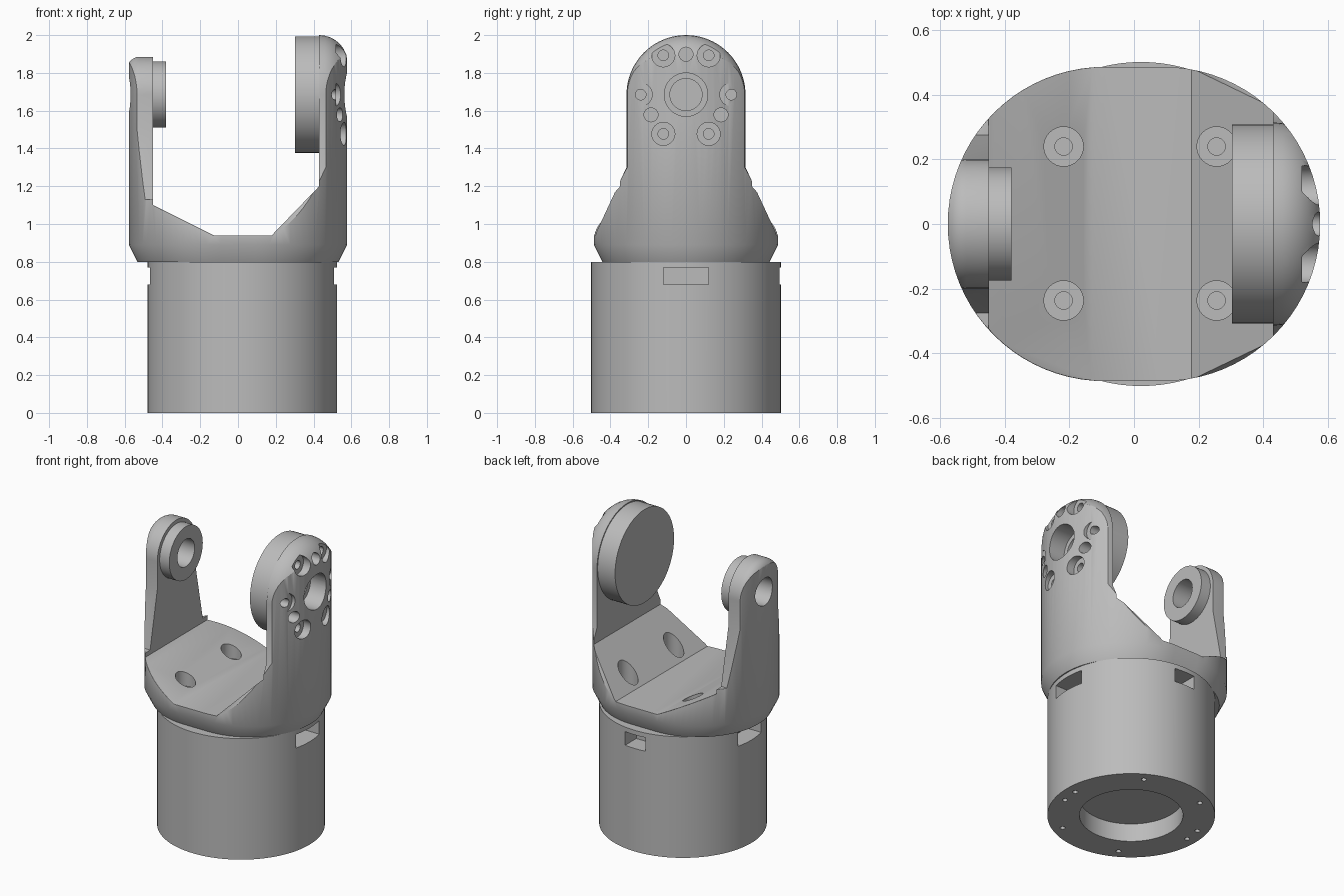
import bpy, bmesh
from math import sin, cos, pi, radians
from mathutils import Matrix, Vector

if "Cube" in bpy.data.objects:
    bpy.data.objects.remove(bpy.data.objects["Cube"], do_unlink=True)

grey = bpy.data.materials.new("plain_grey")
grey.use_nodes = True
GREY = (0.5, 0.5, 0.5, 1)
grey.diffuse_color = GREY
grey.node_tree.nodes["Principled BSDF"].inputs["Base Color"].default_value = GREY

PIVOT = 1.685      # height of the hinge axis
BODY_X = 0.022     # the lower housing sits slightly off centre


def finish(name, bm):
    bmesh.ops.recalc_face_normals(bm, faces=bm.faces)
    mesh = bpy.data.meshes.new(name)
    bm.to_mesh(mesh)
    bm.free()
    mesh.materials.append(grey)
    obj = bpy.data.objects.new(name, mesh)
    bpy.context.collection.objects.link(obj)
    return obj


def loft(name, rings):
    """Skin matching rings of points and cap both ends."""
    bm = bmesh.new()
    loops = [[bm.verts.new(p) for p in ring] for ring in rings]
    n = len(loops[0])
    for a, b in zip(loops, loops[1:]):
        for i in range(n):
            j = (i + 1) % n
            bm.faces.new((a[i], a[j], b[j], b[i]))
    bm.faces.new(loops[0])
    bm.faces.new(loops[-1])
    return finish(name, bm)


def rod(name, axis, at, r, start, end, sides=48):
    """Cylinder along X (at = y, z) or Z (at = x, y)."""
    rings = []
    for t in (start, end):
        ring = []
        for i in range(sides):
            u = at[0] + r * cos(2 * pi * i / sides)
            v = at[1] + r * sin(2 * pi * i / sides)
            ring.append((t, u, v) if axis == "X" else (u, v, t))
        rings.append(ring)
    return loft(name, rings)


def box(name, lo, hi):
    rings = [[(lo[0], lo[1], z), (hi[0], lo[1], z), (hi[0], hi[1], z), (lo[0], hi[1], z)]
             for z in (lo[2], hi[2])]
    return loft(name, rings)


def boolean(obj, tool, op="DIFFERENCE"):
    mod = obj.modifiers.new("bool", "BOOLEAN")
    mod.operation, mod.solver, mod.object = op, "EXACT", tool
    bpy.context.view_layer.update()
    dg = bpy.context.evaluated_depsgraph_get()
    mesh = bpy.data.meshes.new_from_object(obj.evaluated_get(dg))
    obj.modifiers.clear()
    obj.data = mesh
    bpy.data.objects.remove(tool, do_unlink=True)


def smooth(obj, angle=30):
    bpy.ops.object.select_all(action="DESELECT")
    obj.select_set(True)
    bpy.context.view_layer.objects.active = obj
    bpy.ops.object.shade_smooth_by_angle(angle=radians(angle))


def stadium(z, inset):
    """Plan outline: two half circles joined by short flats."""
    r = 0.487 - inset
    ring = []
    for side in (1, -1):
        for i in range(41):
            a = -pi / 2 + pi * i / 40
            ring.append((side * (0.09 + r * cos(a)), side * r * sin(a), z))
    return ring


def arm(name, start, shoulder, tip, r, lower, fillet):
    """Round-headed arm swept along x, with its outer edge rounded over."""
    steps = [(start, 0)]
    for k in range(9):
        a = pi / 2 * k / 8
        steps.append((shoulder + (tip - shoulder) * sin(a), fillet * (1 - cos(a))))
    rings = []
    for x, inset in steps:
        head = [((r - inset) * cos(pi * i / 40), PIVOT + (r - inset) * sin(pi * i / 40))
                for i in range(41)]
        left = [(-(y - inset), z) for y, z in lower]
        right = [(y - inset, z) for y, z in reversed(lower)]
        rings.append([(x, y, z) for y, z in head + left + right])
    return loft(name, rings)


def cut_inside(obj, profile):
    """Remove the space between the arms, from an x-z profile."""
    boolean(obj, loft("cutter", [[(x, y, z) for x, z in profile] for y in (-0.8, 0.8)]))


# Lower housing: bored cylinder with wiring slots and bottom screw holes
housing = rod("housing", "Z", (BODY_X, 0), 0.502, 0, 0.8, 96)
boolean(housing, rod("cutter", "Z", (BODY_X, 0), 0.31, -0.1, 0.12, 72))
for lo, hi in (((0.4, -0.12, 0.68), (0.7, 0.12, 0.77)),
               ((-0.7, -0.12, 0.68), (-0.36, 0.12, 0.77)),
               ((BODY_X - 0.075, 0.38, 0.68), (BODY_X + 0.075, 0.7, 0.77))):
    boolean(housing, box("cutter", lo, hi))
for deg in (0, 60, 120, 180, 240, 300, 345, 165):
    p = (BODY_X + 0.437 * cos(radians(deg)), 0.437 * sin(radians(deg)))
    boolean(housing, rod("cutter", "Z", p, 0.016, -0.1, 0.08, 16))

# Yoke: floor block and two arms, trimmed to the plan outline
yoke = box("yoke", (-0.7, -0.7, 0.7), (0.7, 0.7, 0.94))
tall = arm("tall_arm", 0.16, 0.43, 0.585, 0.315,
           [(0.315, 1.3), (0.487, 0.93), (0.487, 0.85)], 0.16)
cut_inside(tall, [(-0.1, 0.9), (0.14, 0.9), (0.43, 1.2), (0.43, 2.2), (-0.1, 2.2)])
short = arm("short_arm", -0.09, -0.52, -0.585, 0.2,
            [(0.2, 1.5), (0.275, 1.13), (0.7, 1.125), (0.7, 0.85)], 0.06)
cut_inside(short, [(0.1, 0.9), (-0.05, 0.9), (-0.45, 1.1), (-0.45, 2.2), (0.1, 2.2)])
boolean(yoke, tall, "UNION")
boolean(yoke, short, "UNION")
outline = loft("outline", [stadium(0.8, 0.045), stadium(0.89, 0), stadium(2.1, 0)])
boolean(yoke, outline, "INTERSECT")

# Soften the sloping rim beside the short arm
bm = bmesh.new()
bm.from_mesh(yoke.data)
rim = []
for e in bm.edges:
    if len(e.link_faces) == 2 and all(v.co.x < -0.12 and abs(v.co.y) > 0.27
                                      and 0.935 < v.co.z < 1.14 for v in e.verts):
        low, high = sorted(abs(f.normal.z) for f in e.link_faces)
        if low < 0.3 and high > 0.7 and abs(e.verts[0].co.y - e.verts[1].co.y) > 1e-4:
            rim.append(e)
bmesh.ops.bevel(bm, geom=rim, offset=0.03, segments=4, profile=0.5,
                affect="EDGES", clamp_overlap=True)
bm.to_mesh(yoke.data)
bm.free()

# Counterbored screw holes in the floor
for x in (-0.218, 0.256):
    for y in (-0.237, 0.24):
        boolean(yoke, rod("cutter", "Z", (x, y), 0.061, 0.91, 1.36, 32))
        boolean(yoke, rod("cutter", "Z", (x, y), 0.027, 0.84, 1.0, 24))

# Hinge bores, the screw circle and dowel holes
boolean(yoke, rod("cutter", "X", (0, PIVOT), 0.09, -0.7, -0.3))
boolean(yoke, rod("cutter", "X", (0, PIVOT), 0.115, 0.45, 0.7))
boolean(yoke, rod("cutter", "X", (0, PIVOT), 0.085, 0.4, 0.7))
for i in range(6):
    p = (0.24 * cos(pi * i / 3), PIVOT + 0.24 * sin(pi * i / 3))
    boolean(yoke, rod("cutter", "X", p, 0.061, 0.52, 0.7, 32))
    boolean(yoke, rod("cutter", "X", p, 0.028, 0.44, 0.7, 24))
for deg in (90, 210, 330):
    p = (0.214 * cos(radians(deg)), PIVOT + 0.214 * sin(radians(deg)))
    boolean(yoke, rod("cutter", "X", p, 0.037, 0.45, 0.7, 24))

# Facing discs on the inner sides of the arms
drive_disc = rod("drive_disc", "X", (0, PIVOT), 0.308, 0.303, 0.432, 72)
bearing_boss = rod("bearing_boss", "X", (0, PIVOT), 0.175, -0.452, -0.38, 64)
boolean(bearing_boss, rod("cutter", "X", (0, PIVOT), 0.09, -0.7, -0.3))

for part in (housing, yoke, drive_disc, bearing_boss):
    smooth(part)
